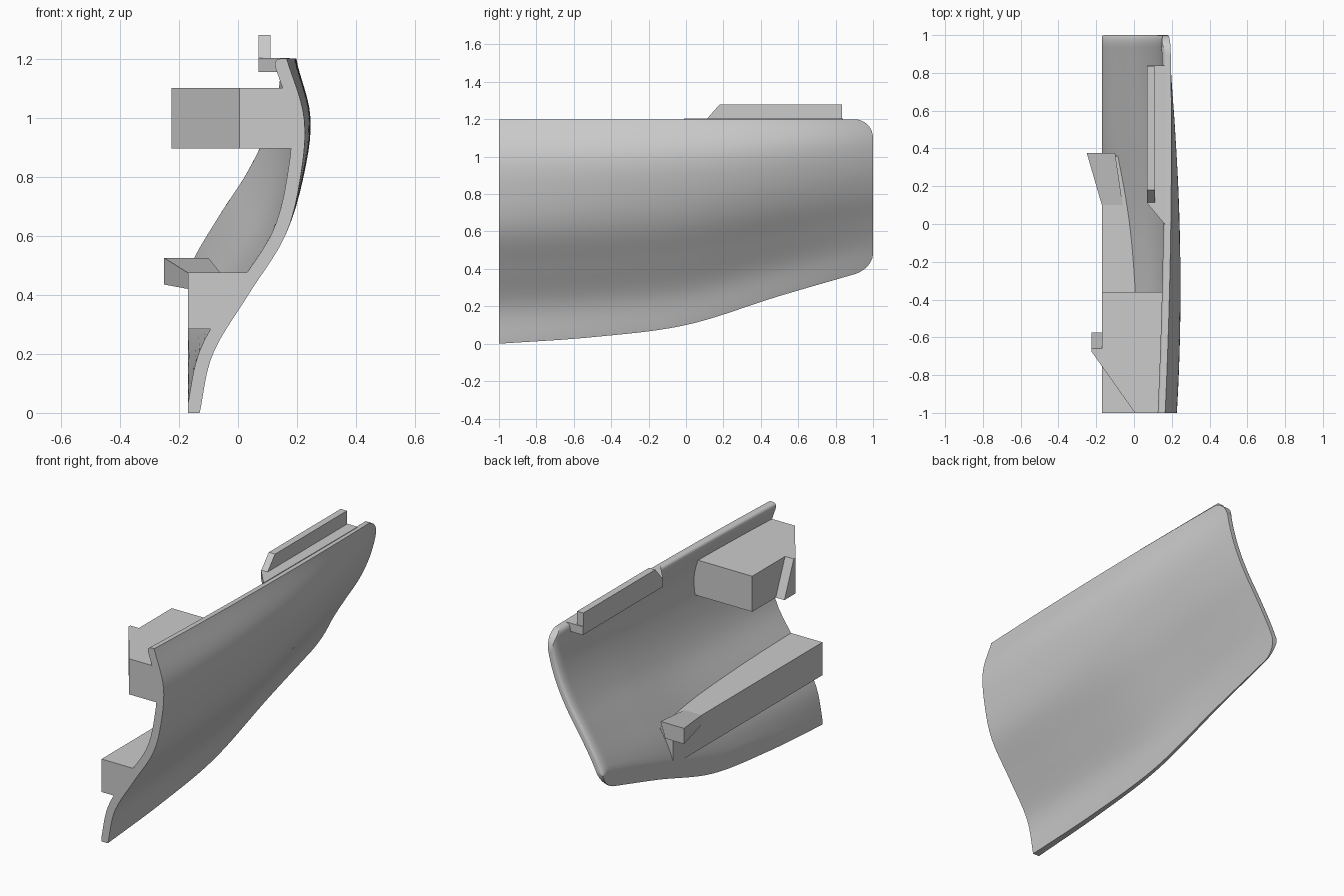
import bpy
import bmesh
import math

if "Cube" in bpy.data.objects:
    bpy.data.objects.remove(bpy.data.objects["Cube"], do_unlink=True)

# Single grey plastic
grey = bpy.data.materials.new("light_grey")
grey.use_nodes = True
COLOUR = (0.6, 0.6, 0.6, 1)
grey.diffuse_color = COLOUR
grey.node_tree.nodes["Principled BSDF"].inputs["Base Color"].default_value = COLOUR

TOP = 1.2
LEFT_LIMIT = -0.17
# Outer profile, bottom to top, at the front, middle and back
FRONT = [-0.13, -0.085, 0.035, 0.16, 0.212, 0.224, 0.165]
MIDDLE = [-0.15, -0.09, 0.025, 0.145, 0.215, 0.241, 0.195]
BACK = [-0.165, -0.1, -0.02, 0.065, 0.13, 0.172, 0.193]
# Height of the lower edge, front to back
LOWER_EDGE = [0.0, 0.035, 0.1, 0.255, 0.4]


def spline(values, t):
    """Smooth curve through evenly spaced values, t from 0 to 1."""
    last = len(values) - 1
    u = min(max(t, 0), 1) * last
    i = min(int(u), last - 1)
    f = u - i
    b, c = values[i], values[i + 1]
    a = values[i - 1] if i > 0 else 2 * b - c
    d = values[i + 2] if i + 2 <= last else 2 * c - b
    return b + 0.5 * f * (c - a + f * (2 * a - 5 * b + 4 * c - d + f * (3 * (b - c) + d - a)))


def lower(y):
    return spline(LOWER_EDGE, (y + 1) / 2)


def outer(y, z):
    t = (z - lower(y)) / (TOP - lower(y))
    a, b, c = (spline(p, t) for p in (FRONT, MIDDLE, BACK))
    return a * y * (y - 1) / 2 + b * (1 - y * y) + c * y * (y + 1) / 2


def inner(y, z):
    slope = (outer(y, z + 0.01) - outer(y, z - 0.01)) / 0.02
    width = 0.045 * math.sqrt(1 + slope * slope)
    # Thin rounded rims along the top and back
    top_gap = min(1, max(0, TOP - z) / 0.03)
    back_gap = min(1, (1 - y) / 0.06)
    for gap in (top_gap, back_gap):
        width *= 0.5 + 0.5 * math.sqrt(gap * (2 - gap))
    x = outer(y, z)
    return min(x - 0.004, max(LEFT_LIMIT, x - width))


def finish(name, bm, smooth=False):
    bmesh.ops.recalc_face_normals(bm, faces=bm.faces)
    mesh = bpy.data.meshes.new(name)
    bm.to_mesh(mesh)
    bm.free()
    mesh.materials.append(grey)
    obj = bpy.data.objects.new(name, mesh)
    bpy.context.collection.objects.link(obj)
    if smooth:
        bpy.ops.object.select_all(action="DESELECT")
        bpy.context.view_layer.objects.active = obj
        obj.select_set(True)
        bpy.ops.object.shade_smooth_by_angle(angle=math.radians(35))
    return obj


def loft(name, rings, smooth=False):
    """Skin closed rings and cap both ends."""
    bm = bmesh.new()
    rows = [[bm.verts.new(p) for p in ring] for ring in rings]
    n = len(rows[0])
    for r, s in zip(rows, rows[1:]):
        for i in range(n):
            j = (i + 1) % n
            bm.faces.new((r[i], r[j], s[j], s[i]))
    for row in (rows[0], rows[-1]):
        if n == 4:
            bm.faces.new(row)
        else:  # shell ends are strips between the two skins
            for i in range(n // 2 - 1):
                bm.faces.new((row[i], row[i + 1], row[n - 2 - i], row[n - 1 - i]))
    return finish(name, bm, smooth)


def hull(name, points):
    bm = bmesh.new()
    for p in points:
        bm.verts.new(p)
    bmesh.ops.convex_hull(bm, input=bm.verts)
    bmesh.ops.dissolve_limit(bm, angle_limit=0.02, verts=bm.verts, edges=bm.edges)
    return finish(name, bm)


def prism(name, outline, z0, z1):
    return loft(name, [[(x, y, z) for x, y in outline] for z in (z0, z1)])


# Curved shell with rounded back corners
ROWS, COLS, R = 56, 40, 0.1
rings = []
for k in range(ROWS + 1):
    y = 1 - 2 * (1 - k / ROWS) ** 1.7
    d = max(0, y - (1 - R))
    cut = R - math.sqrt(max(0, R * R - d * d))
    z0, z1 = lower(y) + 0.8 * cut, TOP - cut
    zs = [z0 + (z1 - z0) * (1 - math.cos(math.pi * i / COLS)) / 2 for i in range(COLS + 1)]
    rings.append([(outer(y, z), y, z) for z in zs]
                 + [(inner(y, z), y, z) for z in reversed(zs)])
loft("curved_shell", rings, smooth=True)


# Blocks whose inner side follows the shell
def shell_block(name, stations, z0, z1):
    block = []
    for y, x in stations:
        a, b = (max(x + 0.005, inner(y, z) + 0.02) for z in (z0, z1))
        block.append([(x, y, z0), (x, y, z1), (b, y, z1), (a, y, z0)])
    return loft(name, block)


shell_block("upper_block", [(-1, 0.005), (-0.753, -0.17), (-0.55, -0.17), (-0.36, -0.17)],
            0.895, 1.1)
shell_block("lower_rail", [(-1 + 1.36 * i / 8, -0.17) for i in range(9)], 0.285, 0.475)

# Wedge fin on the upper block
hull("wedge_fin", [(-0.17, -0.753, 0.895), (-0.225, -0.675, 0.895), (-0.225, -0.575, 0.895),
                   (-0.17, -0.575, 0.895), (-0.17, -0.753, 1.1), (-0.225, -0.675, 1.1),
                   (-0.225, -0.66, 1.1), (-0.17, -0.66, 1.1)])

# Flared hook at the back of the lower rail
hull("rail_hook", [(x, 0.1, z) for x in (-0.17, -0.06) for z in (0.42, 0.475)]
     + [(-0.25, 0.375, 0.435), (-0.25, 0.375, 0.525),
        (-0.1, 0.375, 0.525), (-0.13, 0.375, 0.435)])

# Top ledge and its upright lip with a ramped front
prism("top_ledge", [(0.07, 0.84), (0.07, 0.11), (0.17, -0.01), (0.175, 0.84)], 1.155, 1.203)
hull("top_lip", [(x, y, z) for x in (0.07, 0.11)
                 for y, z in ((0.11, 1.2), (0.18, 1.28), (0.835, 1.28), (0.835, 1.2))])
